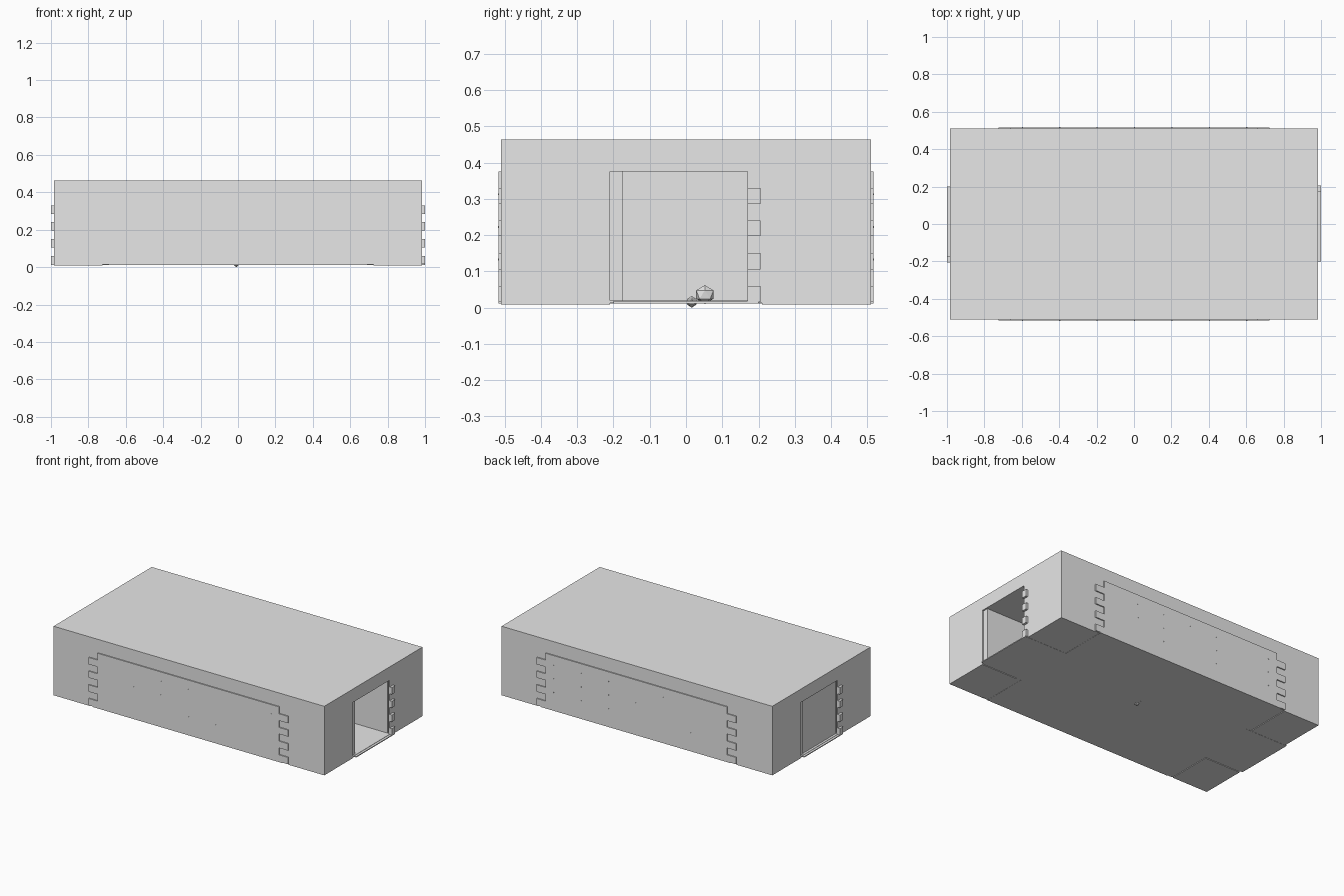
import bpy
import bmesh
from mathutils import Matrix, Vector

cube = bpy.data.objects.get("Cube")
if cube:
    bpy.data.objects.remove(cube, do_unlink=True)

grey = bpy.data.materials.new("light_grey")
grey.use_nodes = True
grey.diffuse_color = (0.8, 0.8, 0.8, 1)
grey.node_tree.nodes["Principled BSDF"].inputs["Base Color"].default_value = (0.8, 0.8, 0.8, 1)


def finish(name, bm):
    mesh = bpy.data.meshes.new(name)
    bm.to_mesh(mesh)
    bm.free()
    mesh.materials.append(grey)
    obj = bpy.data.objects.new(name, mesh)
    bpy.context.collection.objects.link(obj)
    return obj


def add_box(bm, xs, ys, zs):
    """Axis-aligned box between two limits on each axis."""
    lo = Vector([min(r) for r in (xs, ys, zs)])
    hi = Vector([max(r) for r in (xs, ys, zs)])
    matrix = Matrix.Translation((lo + hi) / 2) @ Matrix.Diagonal((*(hi - lo), 1))
    bmesh.ops.create_cube(bm, size=1, matrix=matrix)


def boxes(name, *limits):
    bm = bmesh.new()
    for xs, ys, zs in limits:
        add_box(bm, xs, ys, zs)
    return finish(name, bm)


HX, HY = 0.985, 0.51          # half size of the building
FLOOR, EAVE, TOP = 0.015, 0.375, 0.463
SHEET = 0.01
DOOR = 0.175                  # half width of the doorway
OUT = 0.007                   # how far the long panels stand proud
TEETH = [(FLOOR, 0.06), (0.105, 0.15), (0.197, 0.24), (0.285, 0.33)]
WALL = (FLOOR, EAVE)

# Roof slab and floor
boxes("roof", ((-HX, HX), (-HY, HY), (EAVE, TOP)))
boxes("floor",
      ((-HX, HX), (-HY, HY), (0.013, 0.02)),
      ((-1, 1), (-0.2, 0.2), (0.012, 0.018)),
      ((-0.69, 0.69), (-HY - OUT, HY + OUT), (0.012, 0.018)))

# Corner walls: an angle of two sheets, with a floor plate below
for sx, side in ((1, "left"), (-1, "right")):
    for sy, end in ((-1, "front"), (1, "back")):
        inner = 0.17 if sx == sy else 0.21
        boxes(f"{end}_{side}_corner_wall",
              ((sx * 0.66, sx * HX), (sy * HY, sy * (HY - SHEET)), WALL),
              ((sx * HX, sx * (HX - SHEET)), (sy * inner, sy * HY), WALL))
        boxes(f"{end}_{side}_corner_floor",
              ((sx * 0.725, sx * HX), (sy * 0.21, sy * HY), (0.009, 0.013)))

# Long side panels with finger joints and rows of small pegs
for sy, end in ((-1, "front"), (1, "back")):
    skin = (sy * (HY - SHEET), sy * (HY + OUT))
    parts = [((-0.66, 0.66), skin, WALL)]
    for sx in (1, -1):
        parts += [((sx * 0.65, sx * 0.725), skin, z) for z in TEETH]
    boxes(f"{end}_panel", *parts)
    pegs = [((-0.6 + i * 0.2, -0.594 + i * 0.2), (sy * HY, sy * (HY + OUT + 0.001)), (z, z + 0.005))
            for i in range(7) for z in (0.13, 0.22, 0.31)]
    boxes(f"{end}_panel_pegs", *pegs)

# Finger joints beside each doorway, and the narrow post opposite
for s, side in ((1, "left"), (-1, "right")):
    boxes(f"{side}_doorway_teeth",
          *[((s * (HX - SHEET), s * 1.0), (s * 0.17, s * 0.205), z) for z in TEETH])
    boxes(f"{side}_doorway_post",
          ((s * 0.965, s * 0.975), (-s * DOOR, -s * 0.215), WALL))

# Passage walls and the recessed closed door
for sy, end in ((-1, "front"), (1, "back")):
    boxes(f"{end}_passage_wall",
          ((-0.965, 0.965), (sy * DOOR, sy * (DOOR + SHEET)), WALL))
boxes("right_door", ((-0.97, -0.96), (-DOOR, DOOR), WALL))

# Small ornament resting through the middle of the floor
bm = bmesh.new()
bmesh.ops.create_icosphere(
    bm, subdivisions=1, radius=1,
    matrix=Matrix.Translation((-0.008, 0.052, 0.036)) @ Matrix.Diagonal((0.02, 0.028, 0.026, 1)))
bmesh.ops.create_icosphere(
    bm, subdivisions=1, radius=1,
    matrix=Matrix.Translation((-0.008, 0.016, 0.016)) @ Matrix.Diagonal((0.015, 0.016, 0.016, 1)))
finish("floor_ornament", bm)
